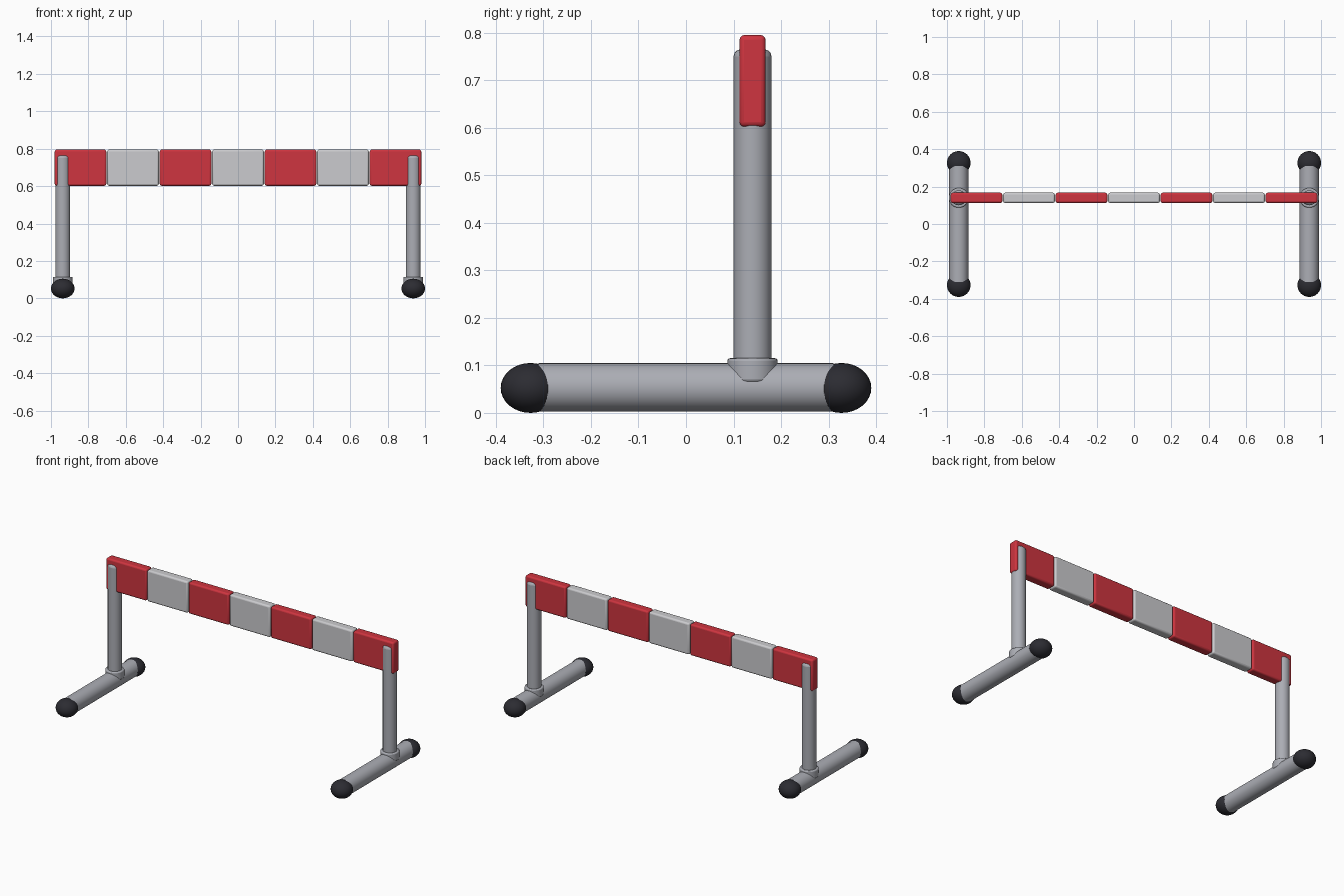
import bpy, bmesh, math
from mathutils import Matrix

if "Cube" in bpy.data.objects:
    bpy.data.objects.remove(bpy.data.objects["Cube"])


def material(name, rgb):
    m = bpy.data.materials.new(name)
    m.diffuse_color = (*rgb, 1)
    m.use_nodes = True
    m.node_tree.nodes["Principled BSDF"].inputs["Base Color"].default_value = m.diffuse_color
    return m


RED = material("red", (0.62, 0.035, 0.05))
WHITE = material("light_grey", (0.60, 0.60, 0.62))
METAL = material("metal_grey", (0.41, 0.42, 0.46))
RUBBER = material("black_rubber", (0.025, 0.025, 0.032))


def finish(name, bm, mat, bevel=0, segments=3):
    me = bpy.data.meshes.new(name)
    bm.to_mesh(me)
    bm.free()
    me.materials.append(mat)
    ob = bpy.data.objects.new(name, me)
    bpy.context.collection.objects.link(ob)
    if bevel:
        mod = ob.modifiers.new("rounded_edges", 'BEVEL')
        mod.width = bevel
        mod.segments = segments
        mod.limit_method = 'ANGLE'
        mod.angle_limit = math.radians(50)
    bpy.ops.object.select_all(action='DESELECT')
    ob.select_set(True)
    bpy.context.view_layer.objects.active = ob
    bpy.ops.object.shade_smooth_by_angle(angle=math.radians(40))
    return ob


def cylinder(name, radius, depth, centre, mat, axis='Z', bevel=0):
    bm = bmesh.new()
    m = Matrix.Translation(centre)
    if axis == 'Y':
        m = m @ Matrix.Rotation(math.pi / 2, 4, 'X')
    bmesh.ops.create_cone(bm, cap_ends=True, segments=32, radius1=radius,
                          radius2=radius, depth=depth, matrix=m)
    return finish(name, bm, mat, bevel)


def box(name, size, centre, mat, bevel):
    bm = bmesh.new()
    m = Matrix.Translation(centre) @ Matrix.Diagonal((*size, 1))
    bmesh.ops.create_cube(bm, size=1, matrix=m)
    return finish(name, bm, mat, bevel)


def ellipsoid(name, radii, centre, mat):
    bm = bmesh.new()
    m = Matrix.Translation(centre) @ Matrix.Diagonal((*radii, 1))
    bmesh.ops.create_uvsphere(bm, u_segments=32, v_segments=16, radius=1, matrix=m)
    return finish(name, bm, mat)


POST_Y = 0.14
for side, label in ((-1, "left"), (1, "right")):
    x = side * 0.937
    # Foot tube with a rubber cap at each end
    cylinder(label + "_foot_tube", 0.051, 0.62, (x, 0, 0.0535), METAL, 'Y')
    for end, where in ((-1, "front"), (1, "back")):
        ellipsoid(f"{label}_{where}_cap", (0.063, 0.063, 0.0525),
                  (x, end * 0.327, 0.0525), RUBBER)
    # Upright post and the collar at its base
    cylinder(label + "_post", 0.04, 0.695, (x, POST_Y, 0.4175), METAL, bevel=0.015)
    cylinder(label + "_collar", 0.053, 0.05, (x, POST_Y, 0.09), METAL, bevel=0.006)

# Striped crossbar of seven rounded blocks
for i in range(7):
    box(f"bar_block_{i + 1}", (0.276, 0.055, 0.193),
        ((i - 3) * 0.2807, POST_Y, 0.6985), WHITE if i % 2 else RED, 0.01)
